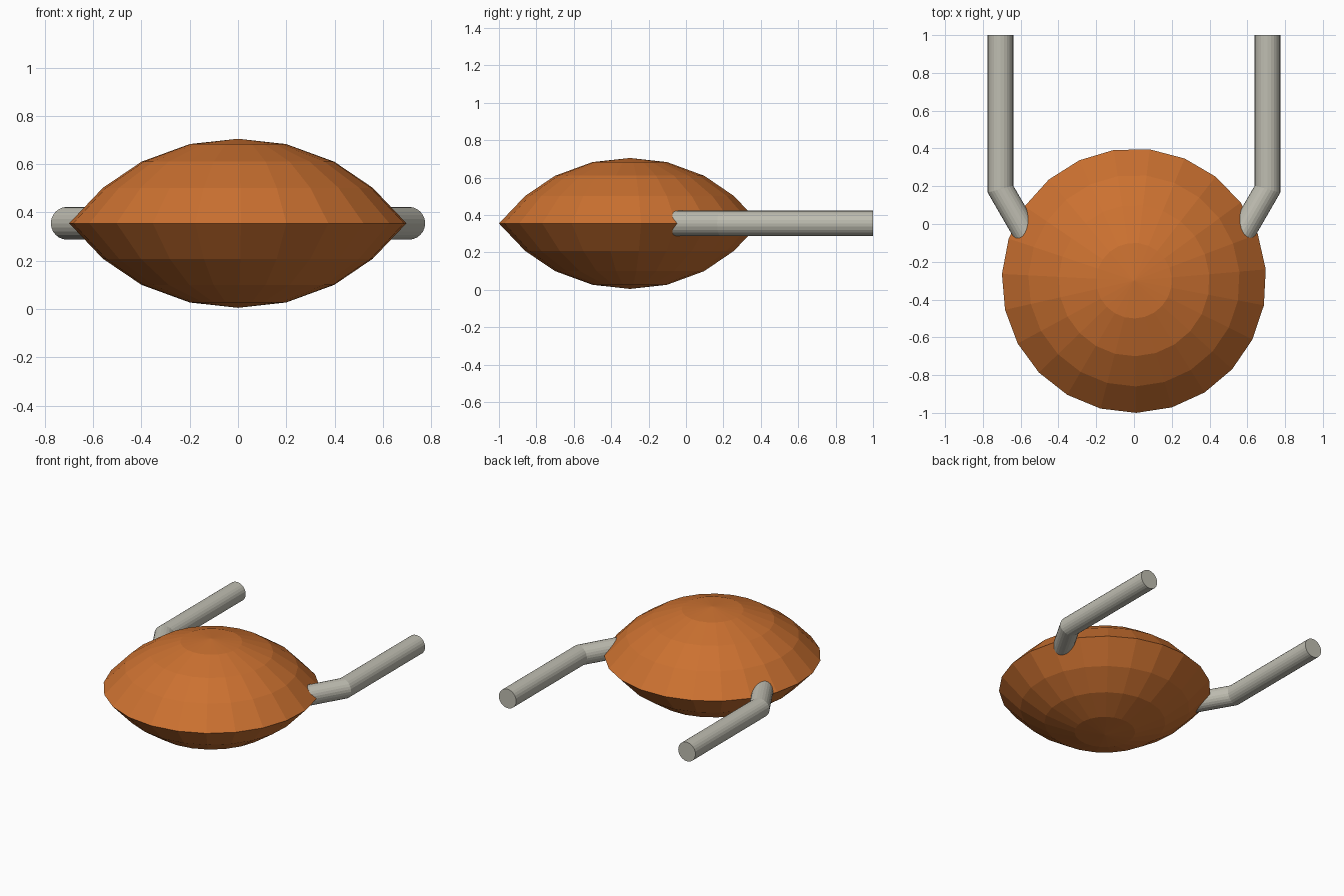
import bpy, bmesh
from math import sin, cos, pi, radians
from mathutils import Vector

cube = bpy.data.objects.get("Cube")
if cube:
    bpy.data.objects.remove(cube, do_unlink=True)


def material(name, color):
    mat = bpy.data.materials.new(name)
    mat.use_nodes = True
    mat.diffuse_color = color
    mat.node_tree.nodes["Principled BSDF"].inputs["Base Color"].default_value = color
    return mat


def finish(name, bm, mat):
    bmesh.ops.recalc_face_normals(bm, faces=bm.faces)
    mesh = bpy.data.meshes.new(name)
    bm.to_mesh(mesh)
    bm.free()
    mesh.materials.append(mat)
    obj = bpy.data.objects.new(name, mesh)
    bpy.context.collection.objects.link(obj)
    return obj


def bridge(bm, a, b):
    for i in range(len(a)):
        j = (i + 1) % len(a)
        bm.faces.new((a[i], a[j], b[j], b[i]))


orange = material("burnt_orange", (0.60, 0.165, 0.03, 1))
grey = material("warm_grey", (0.52, 0.51, 0.44, 1))
MID = 0.355


# Lens-shaped body: mirrored faceted domes meeting at a sharp rim
def lens_body(sides=23, turn=radians(1)):
    upper = [(0.2, 0.328), (0.4, 0.255), (0.56, 0.147)]
    profile = upper + [(0.7, 0)] + [(r, -h) for r, h in reversed(upper)]
    bm = bmesh.new()
    rings = []
    for r, h in profile:
        angles = [turn - pi / 2 + 2 * pi * i / sides for i in range(sides)]
        rings.append([bm.verts.new((r * cos(a), r * sin(a) - 0.3, MID + h)) for a in angles])
    for a, b in zip(rings, rings[1:]):
        bridge(bm, a, b)
    for ring, h in ((rings[0], 0.35), (rings[-1], -0.35)):
        tip = bm.verts.new((0, -0.3, MID + h))
        for i in range(sides):
            bm.faces.new((tip, ring[i], ring[(i + 1) % sides]))
    return finish("lens_body", bm, orange)


# Bent rod: straight rear length, mitred elbow, end sunk into the body
def bent_rod(name, side, sides=24, radius=0.068):
    path = [Vector((0.707 * side, 1, MID)), Vector((0.707 * side, 0.185, MID))]
    path.append(path[1] + 0.33 * Vector((-0.5 * side, -0.866, 0)))
    dirs = [(b - a).normalized() for a, b in zip(path, path[1:])]
    planes = [dirs[0], (dirs[0] + dirs[1]).normalized(), dirs[1]]
    bm = bmesh.new()
    rings = []
    for point, normal in zip(path, planes):
        across = normal.cross(Vector((0, 0, 1)))
        stretch = radius / normal.dot(dirs[0]) if normal is planes[1] else radius
        ring = []
        for i in range(sides):
            a = 2 * pi * i / sides
            ring.append(bm.verts.new(point + across * stretch * cos(a)
                                     + Vector((0, 0, radius * sin(a)))))
        rings.append(ring)
    for a, b in zip(rings, rings[1:]):
        bridge(bm, a, b)
    bm.faces.new(rings[0])
    bm.faces.new(rings[-1])
    return finish(name, bm, grey)


lens_body()
bent_rod("left_rod", 1)
bent_rod("right_rod", -1)
